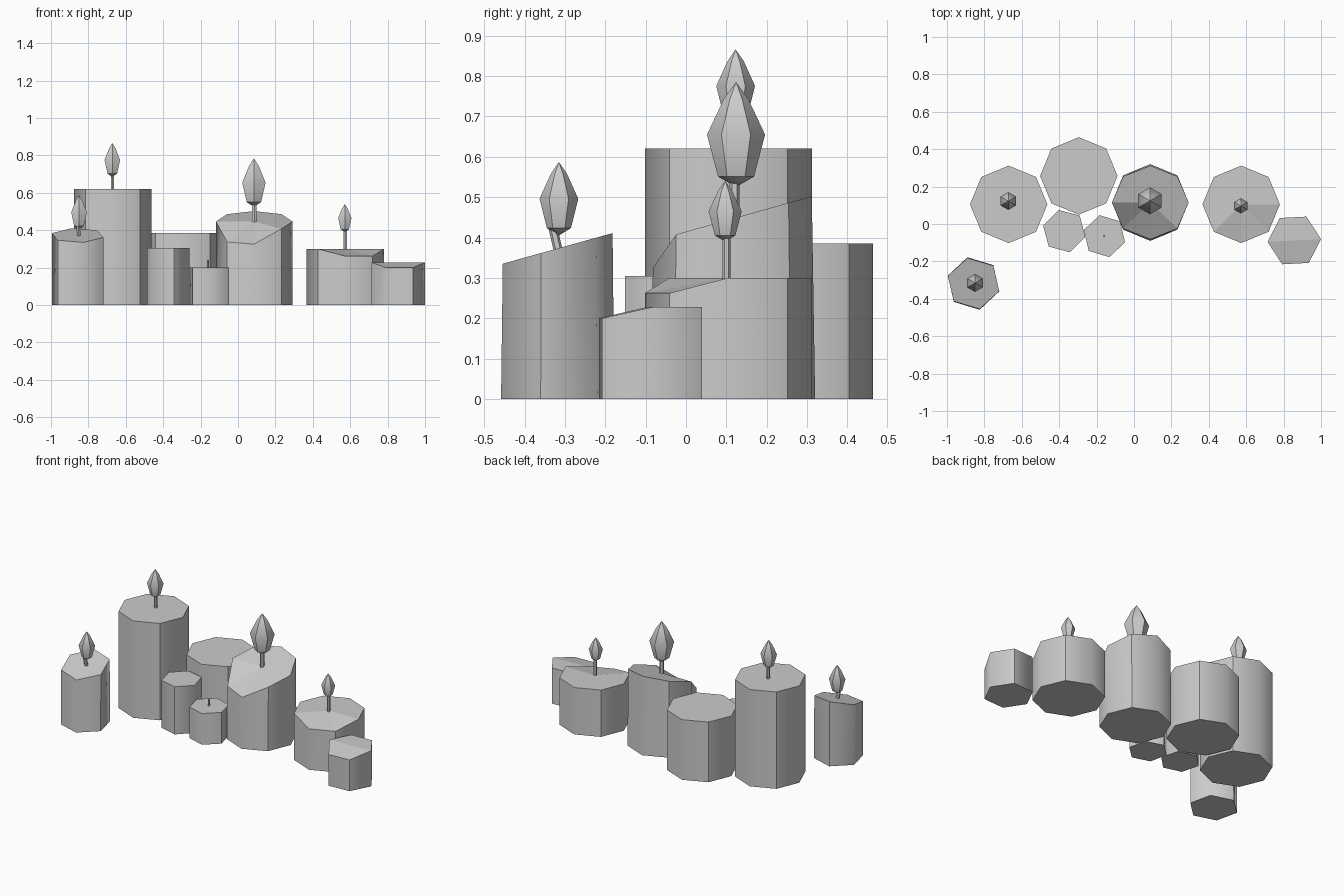
import bpy
import bmesh
from math import cos, sin, radians
from mathutils import Vector

cube = bpy.data.objects.get("Cube")
if cube:
    bpy.data.objects.remove(cube, do_unlink=True)

grey = bpy.data.materials.new("candle grey")
grey.use_nodes = True
colour = (0.6, 0.6, 0.6, 1)
grey.diffuse_color = colour
grey.node_tree.nodes["Principled BSDF"].inputs["Base Color"].default_value = colour


def finish(bm, name):
    bmesh.ops.recalc_face_normals(bm, faces=bm.faces)
    mesh = bpy.data.meshes.new(name)
    bm.to_mesh(mesh)
    bm.free()
    mesh.materials.append(grey)
    obj = bpy.data.objects.new(name, mesh)
    bpy.context.collection.objects.link(obj)
    return obj


def candle(name, x, y, r, height, sides, turn=0, slope=0, squash=1, dips=None):
    """Prism with a sloped top; dips gives melted rim corners by index."""
    dips = dips or {}
    bm = bmesh.new()
    low, high = [], []
    for i in range(sides):
        a = radians(turn) + radians(360) * i / sides
        dx, dy = r * cos(a), r * sin(a)
        low.append(bm.verts.new((x + dx, y + dy, 0)))
        z = dips.get(i, height + slope * dy)
        high.append(bm.verts.new((x + dx, y + dy * squash, z)))
    centre = bm.verts.new((x, y, height))
    bm.faces.new(low)
    for i in range(sides):
        j = (i + 1) % sides
        wall = bm.faces.new((low[i], low[j], high[j], high[i]))
        wall.smooth = True
        bm.faces.new((high[i], high[j], centre))
        # every second corner is crisp, the others are rounded by shading
        bm.edges.get((low[i], high[i])).smooth = i % 2 == 0
        bm.edges.get((low[i], low[j])).smooth = False
        bm.edges.get((high[i], high[j])).smooth = False
    return finish(bm, name)


def wick(name, base, tip, r):
    base, tip = Vector(base), Vector(tip)
    bm = bmesh.new()
    bmesh.ops.create_cone(bm, cap_ends=True, segments=6, radius1=r, radius2=r,
                          depth=(tip - base).length)
    turn = Vector((0, 0, 1)).rotation_difference(tip - base)
    bmesh.ops.rotate(bm, verts=bm.verts, matrix=turn.to_matrix())
    bmesh.ops.translate(bm, verts=bm.verts, vec=(base + tip) / 2)
    return finish(bm, name)


def flame(name, x, y, bottom, top, r):
    """Six-sided teardrop, widest near the middle."""
    bm = bmesh.new()
    rings = []
    for t, w in ((0.1, 0.62), (0.5, 1), (0.84, 0.42)):
        ring = []
        for i in range(6):
            a = radians(90 + 60 * i)
            ring.append(bm.verts.new((x + r * w * cos(a), y + r * w * sin(a),
                                      bottom + t * (top - bottom))))
        rings.append(ring)
    foot = bm.verts.new((x, y, bottom))
    tip = bm.verts.new((x, y, top))
    for i in range(6):
        j = (i + 1) % 6
        bm.faces.new((foot, rings[0][j], rings[0][i]))
        bm.faces.new((tip, rings[-1][i], rings[-1][j]))
        for a, b in zip(rings, rings[1:]):
            bm.faces.new((a[i], a[j], b[j], b[i]))
    obj = finish(bm, name)
    bpy.ops.object.select_all(action="DESELECT")
    obj.select_set(True)
    bpy.context.view_layer.objects.active = obj
    bpy.ops.object.shade_smooth_by_angle(angle=radians(40))


# Large eight-sided candles
candle("tall_candle", -0.67, 0.105, 0.207, 0.62, 8)
candle("back_candle", -0.295, 0.257, 0.207, 0.385, 8)
candle("middle_candle", 0.087, 0.115, 0.205, 0.447, 8, slope=0.27, squash=0.96,
       dips={5: 0.337, 6: 0.326})
candle("left_candle", 0.573, 0.105, 0.207, 0.3, 8, dips={6: 0.262, 7: 0.262})

# Small six-sided candles
candle("front_right_candle", -0.858, -0.318, 0.144, 0.373, 6, turn=43,
       slope=0.27, squash=0.97)
candle("short_candle", -0.373, -0.038, 0.117, 0.305, 6, turn=105)
candle("smallest_candle", -0.158, -0.065, 0.115, 0.2, 6, turn=43)
candle("end_candle", 0.857, -0.088, 0.143, 0.228, 6, turn=3,
       dips={4: 0.2, 5: 0.2})

# Wicks
wick("tall_wick", (-0.67, 0.125, 0.61), (-0.67, 0.125, 0.72), 0.009)
wick("middle_wick", (0.087, 0.12, 0.43), (0.087, 0.12, 0.56), 0.013)
wick("left_wick", (0.573, 0.1, 0.29), (0.573, 0.1, 0.41), 0.01)
wick("front_right_wick", (-0.85, -0.315, 0.36), (-0.855, -0.33, 0.425), 0.011)
wick("smallest_wick", (-0.16, -0.065, 0.19), (-0.16, -0.065, 0.24), 0.007)

# Flames
flame("tall_flame", -0.672, 0.123, 0.685, 0.866, 0.048)
flame("middle_flame", 0.085, 0.124, 0.525, 0.785, 0.072)
flame("left_flame", 0.571, 0.097, 0.39, 0.54, 0.041)
flame("front_right_flame", -0.85, -0.315, 0.405, 0.587, 0.048)
